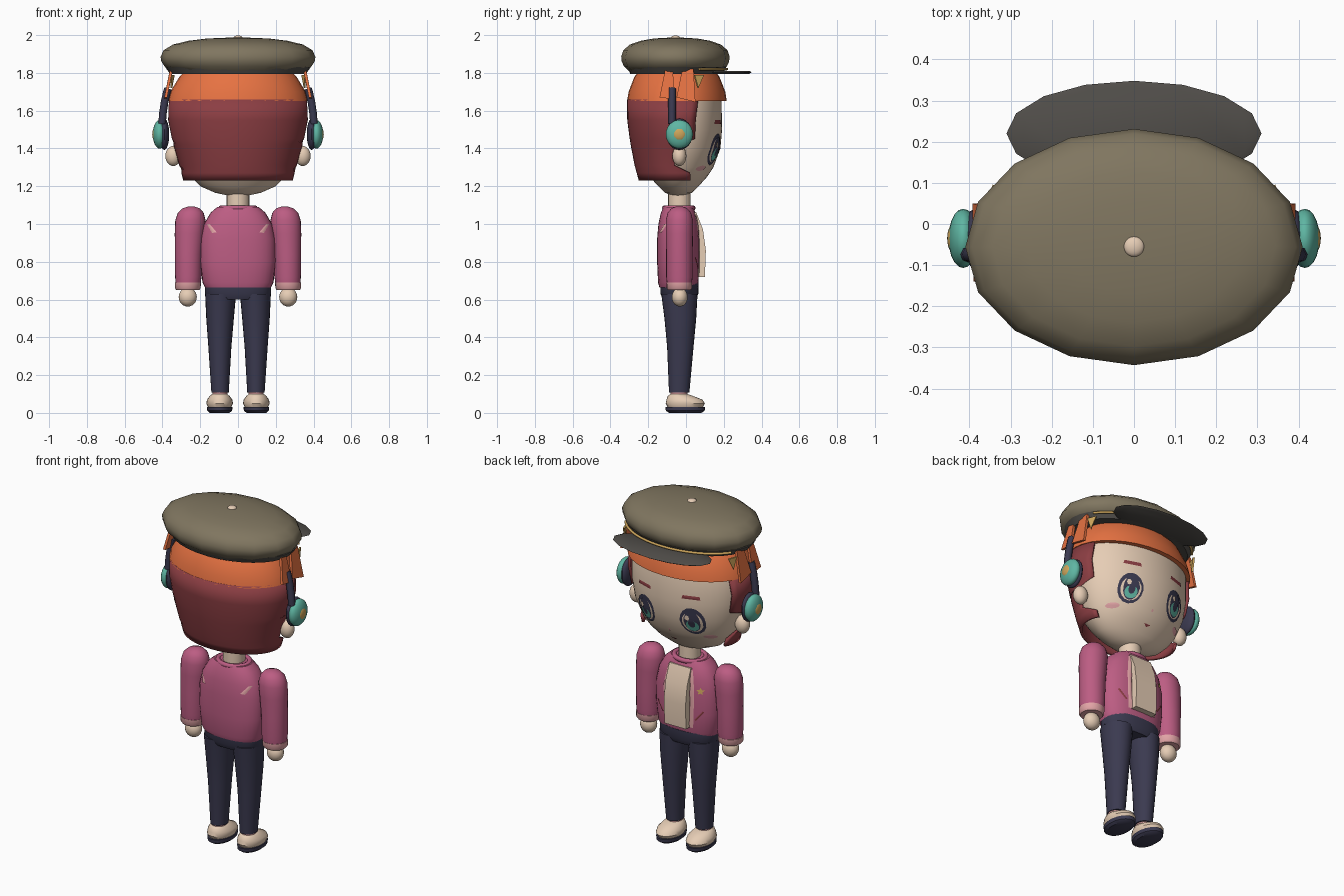
import bpy, bmesh, math
from mathutils import Vector

if "Cube" in bpy.data.objects:
    bpy.data.objects.remove(bpy.data.objects["Cube"], do_unlink=True)

made = []


def material(name, *rgb):
    lin = [((c / 255 + 0.055) / 1.055) ** 2.4 for c in rgb] + [1]
    m = bpy.data.materials.new(name)
    m.use_nodes = True
    m.diffuse_color = lin
    m.node_tree.nodes["Principled BSDF"].inputs["Base Color"].default_value = lin
    return m


OLIVE = material("olive cloth", 128, 118, 96)
CHARCOAL = material("charcoal", 80, 77, 73)
ORANGE = material("orange cloth", 230, 114, 66)
RED = material("dark red hair", 140, 62, 67)
SKIN = material("cream skin", 230, 205, 181)
NAVY = material("navy", 59, 58, 80)
PINK = material("pink jacket", 188, 93, 131)
TEAL = material("teal", 95, 182, 163)
GOLD = material("gold", 206, 166, 92)
BLUSH = material("pale pink", 226, 164, 166)


def finish(name, bm, mat):
    bmesh.ops.recalc_face_normals(bm, faces=bm.faces)
    me = bpy.data.meshes.new(name)
    bm.to_mesh(me)
    bm.free()
    me.materials.append(mat)
    ob = bpy.data.objects.new(name, me)
    bpy.context.collection.objects.link(ob)
    made.append(ob)
    return ob


def loft(name, rows, mat, seg=32, power=2):
    """Stack of closed rings; each row is z, rx, ry, cx, cy."""
    bm = bmesh.new()
    rings = []
    for z, rx, ry, cx, cy in rows:
        ring = []
        for i in range(seg):
            a = 2 * math.pi * i / seg
            s, c = math.sin(a), math.cos(a)
            ring.append(bm.verts.new((
                cx + rx * math.copysign(abs(s) ** (2 / power), s),
                cy + ry * math.copysign(abs(c) ** (2 / power), c), z)))
        rings.append(ring)
    for lo, hi in zip(rings, rings[1:]):
        for i in range(seg):
            j = (i + 1) % seg
            bm.faces.new((lo[i], lo[j], hi[j], hi[i]))
    bm.faces.new(rings[0])
    bm.faces.new(rings[-1])
    return finish(name, bm, mat)


def ball(name, loc, size, mat, seg=20):
    bm = bmesh.new()
    bmesh.ops.create_uvsphere(bm, u_segments=seg, v_segments=12, radius=1)
    for v in bm.verts:
        v.co = Vector([p + q * r for p, q, r in zip(loc, v.co, size)])
    return finish(name, bm, mat)


def prism(name, pts, shift, mat):
    """Flat polygon pushed along a vector."""
    bm = bmesh.new()
    f = bm.faces.new([bm.verts.new(p) for p in pts])
    new = bmesh.ops.extrude_face_region(bm, geom=[f])["geom"]
    bmesh.ops.translate(bm, vec=shift, verts=[v for v in new if isinstance(v, bmesh.types.BMVert)])
    return finish(name, bm, mat)


def decal(name, outline, rows, mat, lift=0.004, side=1, power=2):
    """Thin patch following a lofted surface; outline is in x, z."""
    def place(x, z):
        for lo, hi in zip(rows, rows[1:]):
            if lo[0] <= z <= hi[0]:
                t = (z - lo[0]) / (hi[0] - lo[0])
                rx, ry, cy = (lo[k] + t * (hi[k] - lo[k]) for k in (1, 2, 4))
                d = max(0, 1 - abs(x / rx) ** power) ** (1 / power)
                return (x, cy + side * (ry * d + lift), z)
    n = len(outline)
    mx, mz = (sum(p[k] for p in outline) / n for k in (0, 1))
    bm = bmesh.new()
    mid = bm.verts.new(place(mx, mz))
    rings = [[bm.verts.new(place(mx + (x - mx) * t, mz + (z - mz) * t)) for x, z in outline]
             for t in (0.35, 0.7, 1)]
    for i in range(n):
        j = (i + 1) % n
        bm.faces.new((mid, rings[0][i], rings[0][j]))
        for a, b in zip(rings, rings[1:]):
            bm.faces.new((a[i], b[i], b[j], a[j]))
    return finish(name, bm, mat)


def oval(x, z, rx, rz, n=16):
    return [(x + rx * math.sin(2 * math.pi * i / n), z + rz * math.cos(2 * math.pi * i / n)) for i in range(n)]


def tube(name, pts, radius, mat, cyclic=False):
    cu = bpy.data.curves.new(name, "CURVE")
    cu.dimensions = "3D"
    cu.bevel_depth, cu.bevel_resolution, cu.use_fill_caps = radius, 2, True
    sp = cu.splines.new("POLY")
    sp.points.add(len(pts) - 1)
    for p, co in zip(sp.points, pts):
        p.co = (*co, 1)
    sp.use_cyclic_u = cyclic
    cu.materials.append(mat)
    ob = bpy.data.objects.new(name, cu)
    bpy.context.collection.objects.link(ob)


# Head and neck
HEAD = [(z, rx, ry, 0, -0.04) for z, rx, ry in (
    (1.15, .05, .03), (1.165, .12, .07), (1.2, .2, .107), (1.25, .25, .152), (1.3, .285, .185),
    (1.4, .325, .222), (1.5, .343, .231), (1.65, .345, .228), (1.76, .3, .2))]
loft("head", HEAD, SKIN, 48)
loft("neck", [(1.05, .06, .06, 0, -.035), (1.18, .06, .06, 0, -.035)], SKIN, 20)

# Hair shell, open at the face; each row is z, rx, ry, half angle from the back
bm = bmesh.new()
grid = []
for z, rx, ry, reach in ((1.23, .29, .2, 112), (1.27, .30, .211, 110), (1.31, .312, .222, 87),
                         (1.42, .342, .243, 90), (1.45, .35, .248, 113), (1.55, .37, .261, 113), (1.66, .366, .262, 116)):
    angles = [math.radians(reach) * (i / 16 - 1) for i in range(33)]
    grid.append([bm.verts.new((rx * math.sin(a), -.05 - ry * math.cos(a), z)) for a in angles])
for lo, hi in zip(grid, grid[1:]):
    for i in range(32):
        bm.faces.new((lo[i], lo[i + 1], hi[i + 1], hi[i]))
hair = finish("hair", bm, RED)
sol = hair.modifiers.new("thickness", "SOLIDIFY")
sol.thickness, sol.offset = 0.015, -1

# Orange head wrap
loft("head_wrap", [(1.65, .371, .264, 0, -.048), (1.7, .358, .256, 0, -.048),
                   (1.78, .31, .225, 0, -.048), (1.81, .28, .2, 0, -.048)], ORANGE, 32)

# Cap
loft("cap_crown", [(z, .41 * k, .287 * k, 0, -.056) for z, k in (
    (1.81, .86), (1.835, .95), (1.86, .99), (1.885, 1), (1.92, .96), (1.95, .84),
    (1.97, .64), (1.982, .4), (1.987, .1))], OLIVE, 16)
loft("cap_band", [(1.795, .36, .245, 0, -.05), (1.83, .385, .262, 0, -.05)], CHARCOAL, 32)
loft("cap_visor", [(1.795, .29, .115, 0, .22), (1.803, .31, .128, 0, .22), (1.811, .29, .115, 0, .22)], CHARCOAL, 16)
ball("cap_button", (0, -.055, 1.985), (.025, .025, .013), SKIN)
tube("cap_cord", [(.385 * math.sin(a / 10), -.05 + .266 * math.cos(a / 10), 1.82) for a in range(-11, 12)], .007, GOLD)

# Face
for s, tag in ((1, "left"), (-1, "right")):
    x = .15 * s
    for i, (part, dx, z, rx, rz, mat) in enumerate((
            ("eye_outline", 0, 1.395, .068, .084, NAVY), ("eye_white", 0, 1.39, .055, .064, SKIN),
            ("iris_rim", 0, 1.395, .043, .066, NAVY), ("iris", 0, 1.37, .034, .034, TEAL),
            ("pupil", 0, 1.385, .018, .026, NAVY), ("eye_shine", .02, 1.42, .012, .016, SKIN))):
        decal(f"{part}_{tag}", oval(x + dx, z, rx, rz), HEAD, mat, .004 + .002 * i)
    decal(f"eyebrow_{tag}", [(x - .05, 1.53), (x + .05, 1.53), (x + .045, 1.55), (x - .045, 1.55)], HEAD, RED)
    decal(f"cheek_{tag}", oval(.215 * s, 1.295, .03, .014), HEAD, BLUSH)
decal("nose", oval(0, 1.31, .006, .009, 8), HEAD, BLUSH)
decal("mouth", [(-.022, 1.245), (0, 1.232), (.022, 1.245)], HEAD, RED)

# Jacket body and collar
TORSO = [(z, rx, ry, 0, -.041) for z, rx, ry in (
    (.665, .175, .1), (.69, .188, .107), (.8, .2, .112), (.92, .198, .112), (1.0, .18, .105),
    (1.06, .145, .092), (1.09, .11, .078))]
loft("jacket", TORSO, PINK, 32, 2.4)
tube("collar", [(.09 * math.sin(math.pi * i / 12), -.038 + .075 * math.cos(math.pi * i / 12), 1.085)
                for i in range(24)], .014, PINK, True)

# Shirt front with lapels
prism("shirt_front", [(-.07, y, z) for y, z in (
    (.02, 1.06), (.055, 1.06), (.09, .97), (.105, .86), (.1, .72), (.02, .72))], (.14, 0, 0), SKIN)
star = [((.022 if i % 2 == 0 else .01) * math.sin(math.pi * i / 5) - .132,
         (.022 if i % 2 == 0 else .01) * math.cos(math.pi * i / 5) + .94) for i in range(10)]
decal("star_badge", star, TORSO, GOLD, .006, 1, 2.4)
for s in (1, -1):
    decal("lapel", [(.068 * s, .72), (.092 * s, .72), (.1 * s, .93), (.08 * s, 1.05), (.068 * s, 1.05)],
          TORSO, BLUSH, .006, 1, 2.4)
    decal("pocket_slit", [(.1 * s, .77), (.108 * s, .765), (.152 * s, .82), (.144 * s, .826)],
          TORSO, RED, .005, 1, 2.4)
    decal("back_patch", [(.165 * s, 1.0), (.15 * s, 1.0), (.112 * s, .955), (.138 * s, .953)],
          TORSO, BLUSH, .006, -1, 2.4)

# Hips
loft("hips", [(.6, .15, .085, 0, -.035), (.63, .176, .1, 0, -.035), (.685, .176, .102, 0, -.035)], NAVY, 32, 2.3)

# Paired parts
for s, tag in ((1, "left"), (-1, "right")):
    loft(f"sleeve_{tag}", [(z, rx, ry, cx * s, -.035) for z, rx, ry, cx in (
        (.685, .066, .066, .264), (.72, .07, .07, .263), (.84, .072, .07, .262), (.95, .078, .072, .257),
        (1.02, .08, .072, .252), (1.06, .068, .062, .25), (1.083, .045, .042, .248), (1.093, .015, .015, .247))], PINK, 24)
    loft(f"cuff_{tag}", [(.65, .06, .06, .266 * s, -.035), (.66, .068, .067, .266 * s, -.035),
                         (.69, .069, .068, .265 * s, -.035)], BLUSH, 24)
    ball(f"hand_{tag}", (.266 * s, -.033, .613), (.048, .042, .05), SKIN)
    loft(f"leg_{tag}", [(z, rx, ry, cx * s, cy) for z, rx, ry, cx, cy in (
        (.108, .046, .054, .095, -.036), (.35, .061, .07, .096, -.03), (.5, .073, .084, .095, -.03),
        (.63, .082, .096, .092, -.035))], NAVY, 24)
    loft(f"sock_{tag}", [(.07, .04, .045, .096 * s, -.037), (.12, .04, .045, .096 * s, -.037)], BLUSH, 20)
    loft(f"shoe_{tag}", [(z, rx, ry, .097 * s, cy) for z, rx, ry, cy in (
        (.028, .06, .092, -.004), (.05, .071, .104, -.004), (.07, .067, .095, -.008), (.09, .052, .066, -.03),
        (.1, .04, .045, -.037))], SKIN, 24)
    loft(f"sole_{tag}", [(z, rx, ry, .097 * s, -.004) for z, rx, ry in (
        (0, .052, .085), (.012, .066, .103), (.032, .068, .105))], NAVY, 24)

    # Ears and headphones
    ball(f"ear_{tag}", (.343 * s, -.035, 1.36), (.042, .037, .053), SKIN)
    ball(f"earphone_pad_{tag}", (.39 * s, -.035, 1.475), (.026, .07, .083), NAVY)
    ball(f"earphone_cup_{tag}", (.415 * s, -.035, 1.475), (.036, .072, .076), TEAL)
    ball(f"earphone_cap_{tag}", (.438 * s, -.035, 1.475), (.016, .036, .037), GOLD)
    tube(f"earphone_arm_{tag}", [(x * s, -.074, z) for x, z in (
        (.402, 1.53), (.397, 1.59), (.388, 1.65), (.376, 1.7), (.37, 1.718))], .02, NAVY)

    # Wrap tails and gold pin at the temple
    for y0, y1, z0 in ((-.14, -.06, 1.66), (-.05, .05, 1.645)):
        prism(f"wrap_tail_{tag}", [(.375 * s, y0, 1.67), (.378 * s, y1, z0), (.345 * s, y1 - .01, 1.82),
                                   (.345 * s, y0 + .03, 1.82)], (.015 * s, 0, 0), ORANGE)
    prism(f"temple_pin_{tag}", [(.348 * s, .06, 1.72), (.335 * s, .09, 1.79), (.355 * s, .04, 1.79)],
          (.008 * s, .006, 0), GOLD)

# Smooth shading with sharp edges kept
bpy.ops.object.select_all(action="DESELECT")
for ob in made:
    ob.select_set(True)
bpy.context.view_layer.objects.active = made[0]
bpy.ops.object.shade_smooth_by_angle(angle=math.radians(40))
